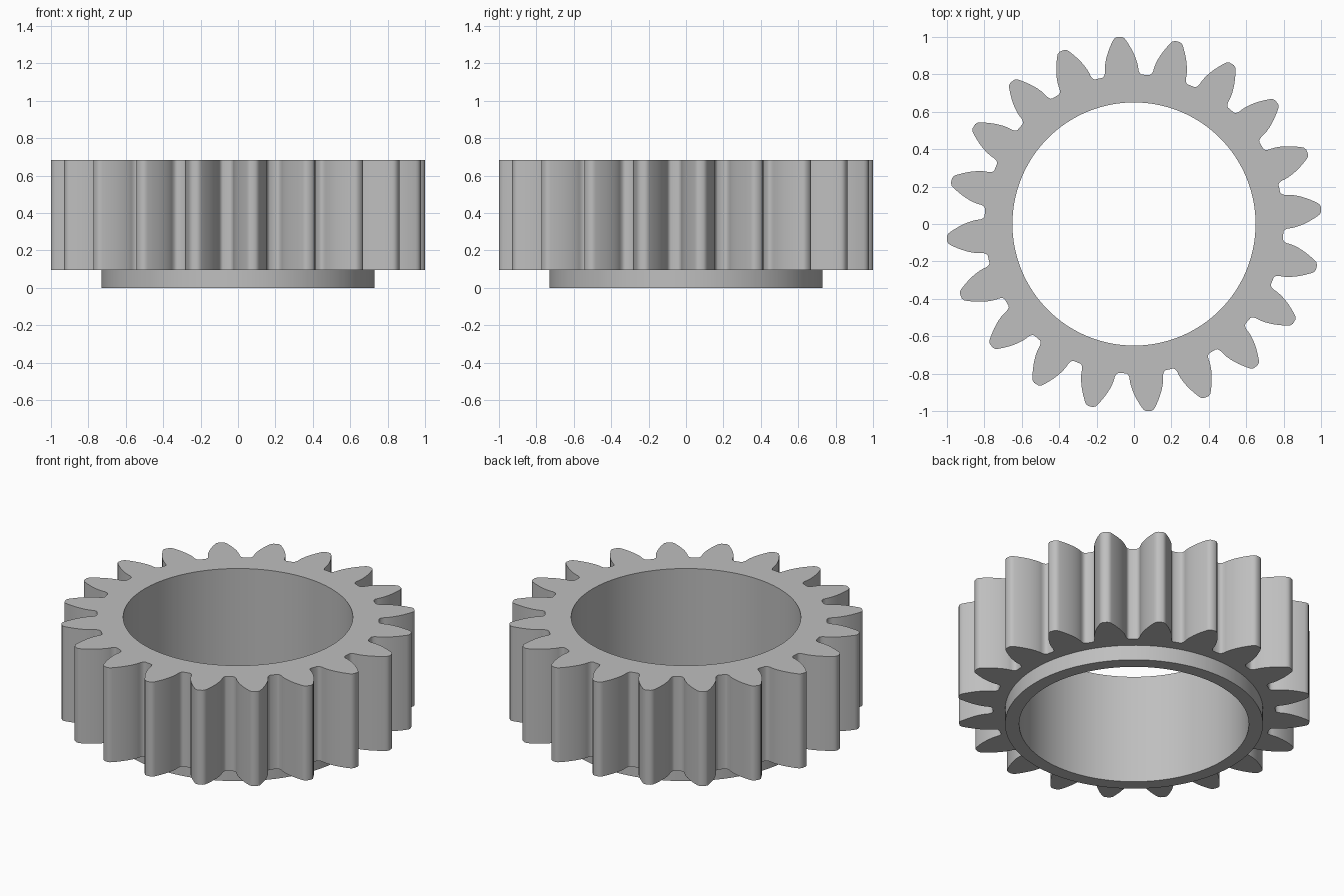
import bpy
import bmesh
from math import acos, cos, pi, radians, sin, sqrt, tan

cube = bpy.data.objects.get("Cube")
if cube:
    bpy.data.objects.remove(cube)

TEETH = 20
PHASE = radians(4.6)
MODULE = 0.0912
PITCH_R = MODULE * TEETH / 2
PRESSURE = radians(25)
BASE_R = PITCH_R * cos(PRESSURE)
ROOT_R, FLANK_R, TIP_R = 0.8, 0.985, 1.003
BORE_R, COLLAR_R = 0.65, 0.73
COLLAR_TOP, TOP = 0.095, 0.685


def involute(a):
    return tan(a) - a


def half_angle(r):
    """Half of the tooth's angular width at radius r."""
    return pi / (2 * TEETH) + involute(PRESSURE) - involute(acos(BASE_R / r))


# One side of a tooth as (radius, angle): root fillet, involute flank, rounded tip
side = [(ROOT_R, 0.133), (0.804, 0.122), (0.813, 0.114)]
STEPS = 8
for i in range(STEPS + 1):
    r = BASE_R + (FLANK_R - BASE_R) * (i / STEPS) ** 1.4
    side.append((r, half_angle(r + 1e-6)))
side += [(0.996, 0.027), (TIP_R, 0.014)]
tooth = [(r, -a) for r, a in side] + [(r, a) for r, a in reversed(side)]
outline = [(r, a + PHASE + k * 2 * pi / TEETH) for k in range(TEETH) for r, a in tooth]


def add_loop(bm, z, radius=None):
    """Add a closed loop: the toothed outline, or a circle when a radius is given."""
    return [bm.verts.new(((radius or r) * cos(a), (radius or r) * sin(a), z))
            for r, a in outline]


# Gear: bore, toothed rim and lower collar as one closed ring
bm = bmesh.new()
loops = [
    add_loop(bm, TOP, BORE_R),
    add_loop(bm, TOP),
    add_loop(bm, COLLAR_TOP),
    add_loop(bm, COLLAR_TOP, COLLAR_R),
    add_loop(bm, 0, COLLAR_R),
    add_loop(bm, 0, BORE_R),
]
count = len(outline)
for i, lower in enumerate(loops):
    upper = loops[(i + 1) % len(loops)]
    for j in range(count):
        k = (j + 1) % count
        bm.faces.new((lower[j], upper[j], upper[k], lower[k]))
bmesh.ops.recalc_face_normals(bm, faces=bm.faces)
mesh = bpy.data.meshes.new("spur_gear")
bm.to_mesh(mesh)
bm.free()

gear = bpy.data.objects.new("spur_gear", mesh)
bpy.context.collection.objects.link(gear)

# Plain grey metal
grey = bpy.data.materials.new("grey_metal")
grey.use_nodes = True
color = (0.52, 0.52, 0.52, 1)
grey.diffuse_color = color
grey.node_tree.nodes["Principled BSDF"].inputs["Base Color"].default_value = color
mesh.materials.append(grey)

bpy.ops.object.select_all(action="DESELECT")
gear.select_set(True)
bpy.context.view_layer.objects.active = gear
bpy.ops.object.shade_smooth_by_angle(angle=radians(30))
